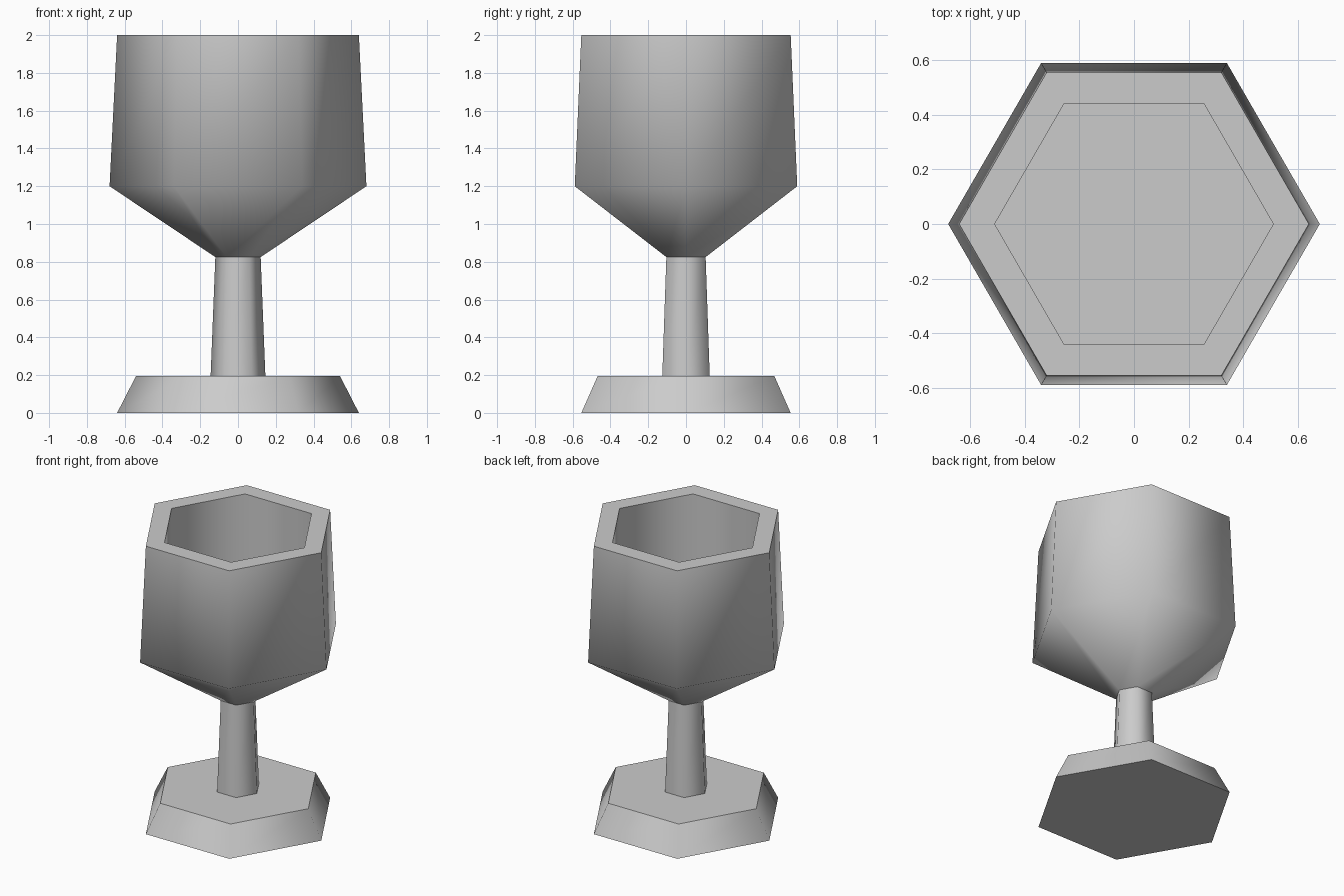
import bpy, bmesh, math

SIDES = 6

cube = bpy.data.objects.get("Cube")
if cube:
    bpy.data.objects.remove(cube, do_unlink=True)

# Single plain grey material
grey = bpy.data.materials.new("plain grey")
grey.use_nodes = True
colour = (0.6, 0.6, 0.6, 1.0)
grey.diffuse_color = colour
grey.node_tree.nodes["Principled BSDF"].inputs["Base Color"].default_value = colour


def lathe(name, profile, cap_start=False, cap_end=False):
    """Sweep (radius, height) points around z into a six-sided part."""
    bm = bmesh.new()
    rings = []
    for radius, z in profile:
        angles = [math.tau * i / SIDES for i in range(SIDES)]
        rings.append([bm.verts.new((radius * math.cos(a), radius * math.sin(a), z))
                      for a in angles])
    for low, high in zip(rings, rings[1:]):
        for i in range(SIDES):
            j = (i + 1) % SIDES
            bm.faces.new((low[i], low[j], high[j], high[i]))
    if cap_start:
        bm.faces.new(rings[0][::-1])
    if cap_end:
        bm.faces.new(rings[-1])
    mesh = bpy.data.meshes.new(name)
    bm.to_mesh(mesh)
    bm.free()
    mesh.materials.append(grey)
    obj = bpy.data.objects.new(name, mesh)
    bpy.context.collection.objects.link(obj)
    # Soft hexagon corners, crisp rims
    bpy.ops.object.select_all(action='DESELECT')
    obj.select_set(True)
    bpy.context.view_layer.objects.active = obj
    bpy.ops.object.shade_smooth_by_angle(angle=math.radians(62))
    return obj


# Foot with sloping sides
lathe("foot", [(0.64, 0.0), (0.54, 0.195)], cap_start=True, cap_end=True)

# Slightly tapering stem
lathe("stem", [(0.145, 0.195), (0.12, 0.825)])

# Bowl: neck, shoulder, outer rim, inner rim, flat inner floor
lathe("bowl", [(0.12, 0.825), (0.68, 1.2), (0.64, 2.0), (0.51, 2.0), (0.51, 1.2)],
      cap_end=True)
